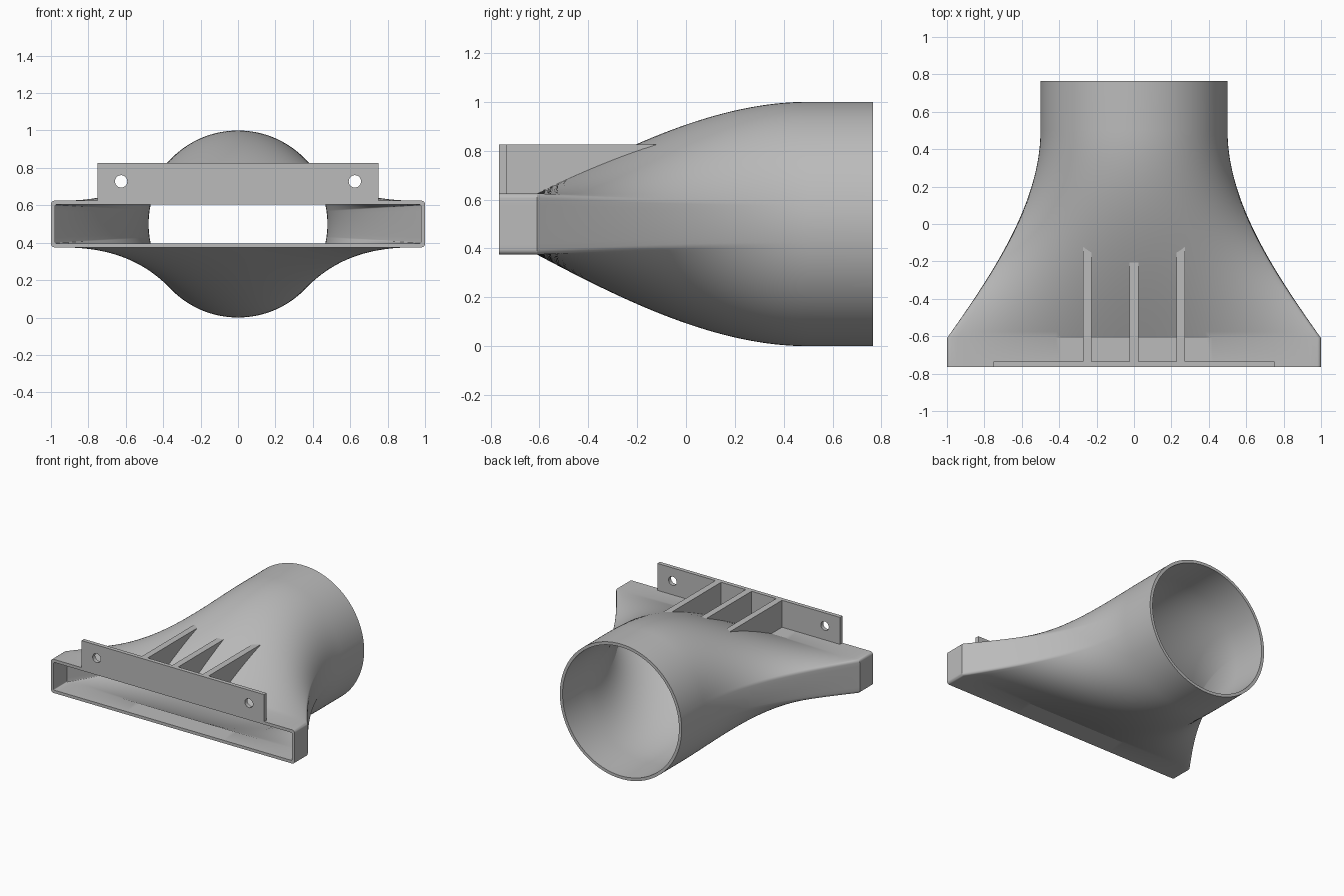
import bpy, bmesh
from math import sin, cos, pi, radians

if "Cube" in bpy.data.objects:
    bpy.data.objects.remove(bpy.data.objects["Cube"])

grey = bpy.data.materials.new("plain grey")
grey.use_nodes = True
grey.diffuse_color = (0.5, 0.5, 0.5, 1)
grey.node_tree.nodes["Principled BSDF"].inputs["Base Color"].default_value = (0.5, 0.5, 0.5, 1)

FRONT, NECK, ROUND, BACK = -0.765, -0.61, 0.5, 0.765
HALF_W, HALF_H, RADIUS, WALL = 1.0, 0.125, 0.5, 0.022
CENTRE = 0.5


def make_object(name, bm, smooth=None):
    bmesh.ops.recalc_face_normals(bm, faces=bm.faces)
    mesh = bpy.data.meshes.new(name)
    bm.to_mesh(mesh)
    bm.free()
    mesh.materials.append(grey)
    obj = bpy.data.objects.new(name, mesh)
    bpy.context.collection.objects.link(obj)
    bpy.ops.object.select_all(action='DESELECT')
    obj.select_set(True)
    bpy.context.view_layer.objects.active = obj
    if smooth:
        bpy.ops.object.shade_smooth_by_angle(angle=radians(smooth))
    return obj


def quarter(inset):
    """Pairs of slot point and matching round point, from side middle to top middle."""
    w, h, r = HALF_W - inset, HALF_H - inset, RADIUS - inset
    c = 0.02 if inset == 0 else 0.006
    slot = [(w, (h - c) * i / 4) for i in range(4)]
    slot += [(w - c + c * cos(a), h - c + c * sin(a)) for a in [pi / 2 * i / 5 for i in range(6)]]
    slot += [((w - c) * (1 - i / 28), h) for i in range(1, 29)]
    run = [0]
    for (x0, z0), (x1, z1) in zip(slot, slot[1:]):
        run.append(run[-1] + ((x1 - x0) ** 2 + (z1 - z0) ** 2) ** 0.5)
    angles = [pi / 2 * s / run[-1] for s in run]
    return [(p, (r * cos(a), r * sin(a))) for p, a in zip(slot, angles)]


def blend(y):
    """Share of the round section at depth y, easing out into the pipe."""
    t = min(max((y - NECK) / (ROUND - NECK), 0), 1)
    return 1.58 * (t**3 - 2 * t**2 + t) + 3 * t**2 - 2 * t**3


def quarter_at(y, inset):
    f = blend(y)
    return [(a[0] + (b[0] - a[0]) * f, a[1] + (b[1] - a[1]) * f) for a, b in quarter(inset)]


def section(y, inset):
    q = quarter_at(y, inset)
    half = q + [(-x, z) for x, z in q[-2::-1]]
    full = half + [(x, -z) for x, z in half[-2:0:-1]]
    return [(x, y, CENTRE + z) for x, z in full]


def wall_height(x, y):
    """Height of the middle of the upper duct wall, for x on either side."""
    q = quarter_at(y, WALL * 0.5)
    x0, z0 = q[0]
    for x1, z1 in q[1:]:
        if x1 <= abs(x) < x0:
            return CENTRE + z0 + (z1 - z0) * (x0 - abs(x)) / (x0 - x1)
        x0, z0 = x1, z1
    return CENTRE + z0


# Hollow duct: outer skin to the back, inner skin returning to the front
depths = [FRONT] + [NECK + (ROUND - NECK) * i / 32 for i in range(33)] + [BACK]
bm = bmesh.new()
rings = [[bm.verts.new(p) for p in section(y, 0)] for y in depths]
rings += [[bm.verts.new(p) for p in section(y, WALL)] for y in reversed(depths)]
for a, b in zip(rings, rings[1:] + rings[:1]):
    for i in range(len(a)):
        j = (i + 1) % len(a)
        bm.faces.new((a[i], a[j], b[j], b[i]))
make_object("duct", bm, 22)


def prism(name, points, axis, low, high):
    """Extrude an outline along x (axis 0) or y (axis 1)."""
    bm = bmesh.new()
    place = lambda p, d: (d, p[0], p[1]) if axis == 0 else (p[0], d, p[1])
    near = [bm.verts.new(place(p, low)) for p in points]
    far = [bm.verts.new(place(p, high)) for p in points]
    bm.faces.new(near)
    bm.faces.new(far)
    for i in range(len(points)):
        j = (i + 1) % len(points)
        bm.faces.new((near[i], near[j], far[j], far[i]))
    return make_object(name, bm)


# Mounting plate with two screw holes
TOP = 0.825
plate = prism("mounting_plate", [(-0.75, 0.615), (0.75, 0.615), (0.75, TOP), (-0.75, TOP)],
              1, FRONT, -0.735)
for side in (-1, 1):
    ring = [2 * pi * i / 32 for i in range(32)]
    cutter = prism("hole_cutter", [(side * 0.625 + 0.033 * cos(a), 0.728 + 0.033 * sin(a)) for a in ring],
                   1, -0.85, -0.65)
    cutter.hide_render = True
    bpy.context.view_layer.objects.active = plate
    cut = plate.modifiers.new("hole", 'BOOLEAN')
    cut.operation, cut.solver, cut.object = 'DIFFERENCE', 'EXACT', cutter
    bpy.ops.object.modifier_apply(modifier=cut.name)
    bpy.data.objects.remove(cutter)

# Three stiffening ribs whose lower edges follow the duct wall
for name, x in (("right_rib", -0.25), ("middle_rib", 0), ("left_rib", 0.25)):
    outline = [(-0.74, TOP), (-0.74, wall_height(x, -0.74))]
    y = NECK
    while y < ROUND and wall_height(x, y) < TOP - 0.004:
        outline.append((y, wall_height(x, y)))
        y += 0.03
    outline.append((y, TOP))
    prism(name, outline, 0, x - 0.024, x + 0.024)
